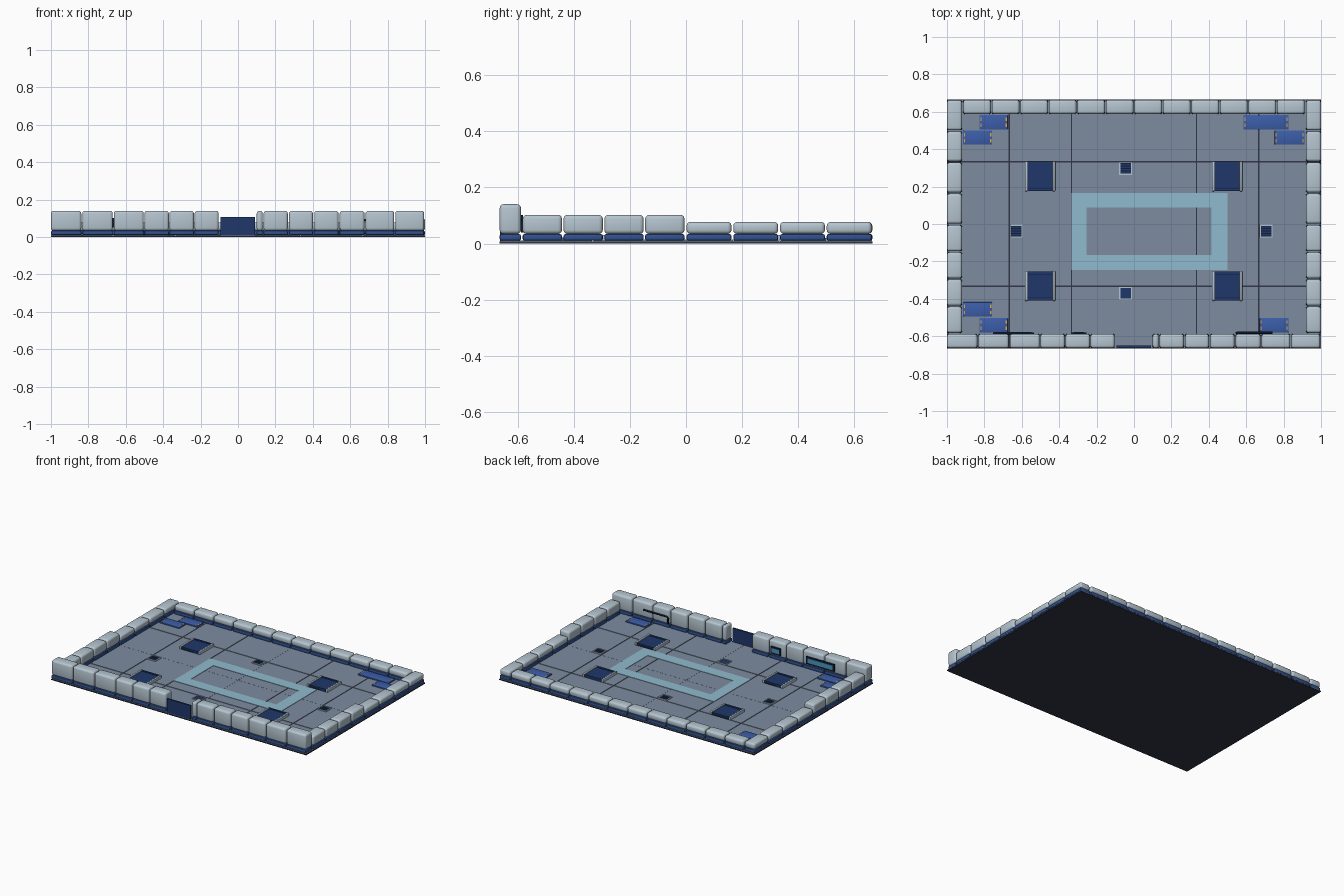
import bpy, bmesh, math
from mathutils import Matrix

if "Cube" in bpy.data.objects:
    bpy.data.objects.remove(bpy.data.objects["Cube"])


def mat(name, r, g, b):
    m = bpy.data.materials.new(name)
    m.diffuse_color = [(c / 255) ** 2.2 for c in (r, g, b)] + [1]
    m.use_nodes = True
    m.node_tree.nodes["Principled BSDF"].inputs["Base Color"].default_value = m.diffuse_color
    return m


STONE = mat("pale_stone", 180, 196, 207)
BLUE = mat("trim_blue", 52, 82, 142)
CRATE = mat("plate_blue", 62, 94, 168)
NAVY = mat("navy", 36, 58, 105)
DARK = mat("dark_navy", 24, 34, 58)
FLOOR = mat("floor_grey", 124, 138, 158)
SLAB = mat("slab", 52, 56, 72)
STRIPE = mat("stripe", 142, 186, 205)
SCREEN = mat("screen", 75, 150, 190)
YELLOW = mat("yellow", 225, 170, 60)


def boxes(name, items, material, bevel=0, segments=3):
    """One object made of axis-aligned boxes (x0, x1, y0, y1, z0, z1)."""
    bm = bmesh.new()
    for x0, x1, y0, y1, z0, z1 in items:
        m = Matrix.Translation(((x0 + x1) / 2, (y0 + y1) / 2, (z0 + z1) / 2)) @ \
            Matrix.Diagonal((x1 - x0, y1 - y0, z1 - z0, 1))
        verts = bmesh.ops.create_cube(bm, size=1, matrix=m)["verts"]
        if bevel:
            edges = list({e for v in verts for e in v.link_edges})
            b = min(bevel, 0.45 * min(x1 - x0, y1 - y0, z1 - z0))
            bmesh.ops.bevel(bm, geom=edges, offset=b, segments=segments,
                            profile=0.5, affect='EDGES')
    for f in bm.faces:
        f.smooth = bool(bevel)
    me = bpy.data.meshes.new(name)
    bm.to_mesh(me)
    bm.free()
    if bevel:
        me.set_sharp_from_angle(angle=math.radians(40))
    me.materials.append(material)
    ob = bpy.data.objects.new(name, me)
    bpy.context.collection.objects.link(ob)
    return ob


def wall(name, blocks):
    """Rounded blocks (x0, x1, y0, y1, top), each on its own blue plinth."""
    boxes(name + "_blocks", [(a, b, c, d, 0.034, t) for a, b, c, d, t in blocks],
          STONE, 0.014)
    boxes(name + "_plinth", [(a, b, c, d, 0.01, 0.034) for a, b, c, d, t in blocks],
          BLUE, 0.007, 2)


# floor slab and tiles
W, D = 1.0, 0.665
boxes("base_slab", [(-W, W, -D, D, 0, 0.007)], SLAB)
tiles = []
for i in range(6):
    for j in range(4):
        x, y = -W + i / 3, -D + j * D / 2
        gx0, gx1 = (0.0005 if i == 3 else 0.003), (0.0005 if i == 2 else 0.003)
        gy0, gy1 = (0.0005 if j == 2 else 0.003), (0.0005 if j == 1 else 0.003)
        tiles.append((x + gx0, x + 1 / 3 - gx1, y + gy0, y + D / 2 - gy1, 0.006, 0.011))
boxes("floor_tiles", tiles, FLOOR)

# front wall with a door gap
front = [(-1, -.838), (-.832, -.67), (-.664, -.504), (-.5, -.37), (-.366, -.236),
         (-.232, -.104), (.1, .132), (.137, .266), (.273, .4), (.408, .537),
         (.544, .676), (.682, .835), (.841, .995)]
wall("front_wall", [(a, b, -.664, -.588, .14) for a, b in front])
boxes("door_panel", [(-.094, .09, -.662, -.65, .01, .108)], NAVY)

# back wall
p = 1.83 / 12
wall("back_wall", [(-.915 + i * p + .002, -.915 + (i + 1) * p - .003, .588, .664, .077)
                   for i in range(12)])

# side walls, taller towards the front
side = [(-.582 + i * .1455, -.582 + i * .1455 + .14, .102) for i in range(4)]
side += [(.002 + i * .1665, .002 + i * .1665 + .16, .077) for i in range(4)]
wall("left_wall", [(-1, -.92, a, b, t) for a, b, t in side])
wall("right_wall", [(.92, 1, a, b, t) for a, b, t in side])

# pale floor stripe forming a rectangle
boxes("floor_stripe", [(-.335, .415, .088, .167, .01, .0135),
                       (-.335, -.255, -.165, .088, .01, .0135),
                       (-.335, .5, -.245, -.165, .01, .0135),
                       (.415, .5, -.165, .167, .01, .0135)], STRIPE)

# four raised pads
for n, (x, y) in enumerate([(-.502, .255), (.498, .255), (-.502, -.331), (.498, -.331)]):
    boxes(f"pad_base_{n}", [(x - .08, x + .08, y - .078, y + .078, .01, .022)], DARK)
    boxes(f"pad_top_{n}", [(x - .065, x + .065, y - .062, y + .062, .02, .026)], NAVY)
    boxes(f"pad_end_bars_{n}", [(x - .066, x + .066, y + s * .071 - .007,
                                 y + s * .071 + .007, .01, .029) for s in (-1, 1)], NAVY)
    boxes(f"pad_side_rails_{n}", [(x + s * .074 - .007, x + s * .074 + .007,
                                   y - .08, y + .08, .01, .031) for s in (-1, 1)],
          STONE, .003, 2)

# small floor vents; the last one is a plain hatch
for n, (x, y) in enumerate([(-.045, .297), (-.63, -.038), (.706, -.038), (-.045, -.369)]):
    r, t = .034, .006
    boxes(f"vent_frame_{n}", [(x - r, x + r, y + r - t, y + r, .01, .017),
                              (x - r, x + r, y - r, y - r + t, .01, .017),
                              (x - r, x - r + t, y - r + t, y + r - t, .01, .017),
                              (x + r - t, x + r, y - r + t, y + r - t, .01, .017)], STONE)
    boxes(f"vent_well_{n}", [(x - r + t, x + r - t, y - r + t, y + r - t, .01, .0125)],
          NAVY if n == 3 else DARK)
    if n < 3:
        boxes(f"vent_slats_{n}", [(x - r + t, x + r - t, y + k * .013 - .004,
                                   y + k * .013 + .004, .012, .016)
                                  for k in (-1.5, -.5, .5, 1.5)], NAVY)

# blue corner plates with yellow end marks
plates = [(-.827, -.675, .505, .583), (-.914, -.758, .424, .5), (.585, .826, .505, .583),
          (.752, .912, .424, .5), (-.914, -.758, -.495, -.418),
          (-.827, -.675, -.58, -.502), (.672, .826, -.58, -.502)]
boxes("corner_plates", [(*q, .01, .02) for q in plates], CRATE, .003, 2)
marks = []
for a, b, c, d in plates:
    for x in (a + .008, b - .008):
        for y in (c + .022, d - .022):
            marks.append((x - .003, x + .003, y - .009, y + .009, .018, .0212))
boxes("plate_marks", marks, YELLOW)

# wall screens on the inner face of the front wall
for name, a, b, z0, z1 in [("small_screen", -.335, -.255, .05, .1),
                           ("large_screen", -.755, -.535, .05, .102)]:
    boxes(name + "_frame", [(a, b, -.592, -.58, z0, z1)], DARK)
    boxes(name + "_glass", [(a + .012, b - .012, -.582, -.578, z0 + .01, z1 - .01)], SCREEN)

# bent pipe on the inner face of the front wall
cu = bpy.data.curves.new("wall_pipe", 'CURVE')
cu.dimensions = '3D'
cu.bevel_depth = .006
cu.bevel_resolution = 2
cu.use_fill_caps = True
sp = cu.splines.new('POLY')
pts = [(.74, .09), (.565, .09), (.553, .086), (.548, .076), (.548, .04)]
sp.points.add(len(pts) - 1)
for q, (x, z) in zip(sp.points, pts):
    q.co = (x, -.582, z, 1)
cu.materials.append(DARK)
bpy.context.collection.objects.link(bpy.data.objects.new("wall_pipe", cu))
